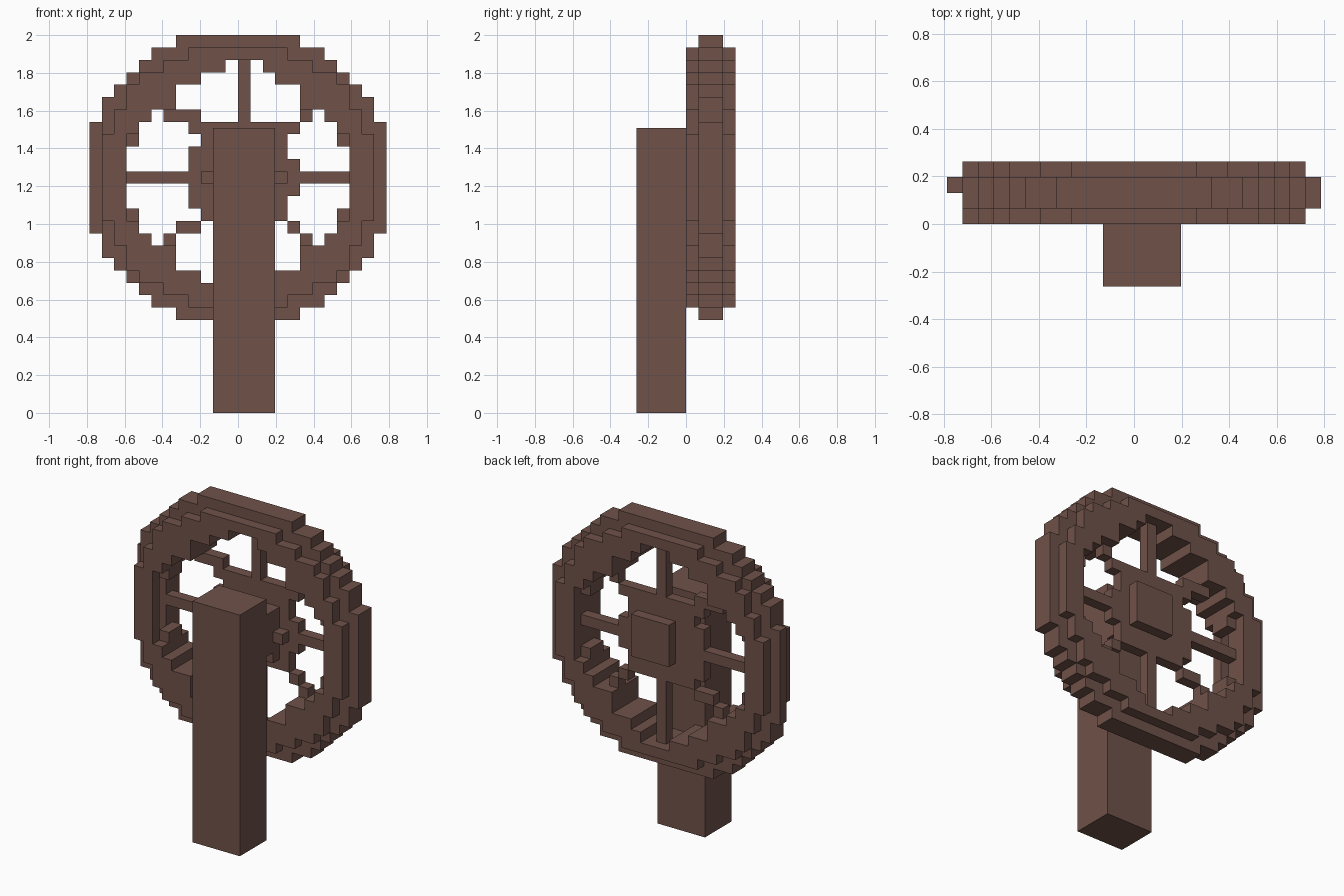
import bpy
import bmesh
from mathutils import Vector

cube = bpy.data.objects.get("Cube")
if cube:
    bpy.data.objects.remove(cube, do_unlink=True)

U = 2 / 30.5      # size of one block
ROWS = 23         # block rows in the wheel, counted from the top
MID = ROWS // 2

brown = bpy.data.materials.new("brown_wood")
brown.use_nodes = True
brown.diffuse_color = (0.16, 0.085, 0.067, 1)
brown.node_tree.nodes["Principled BSDF"].inputs["Base Color"].default_value = brown.diffuse_color


def block_part(name, cells):
    """Skin a set of (column, layer, row) blocks with outward faces only."""
    bm = bmesh.new()
    for cell in cells:
        for axis in range(3):
            for sign in (-1, 1):
                near = list(cell)
                near[axis] += sign
                if tuple(near) in cells:
                    continue
                n, a, b = Vector(), Vector(), Vector()
                n[axis] = sign / 2
                a[(axis + 1) % 3] = sign / 2
                b[(axis + 2) % 3] = 1 / 2
                mid = Vector(cell) + Vector((.5, .5, .5)) + n
                quad = []
                for p in (mid - a - b, mid + a - b, mid + a + b, mid - a + b):
                    quad.append(bm.verts.new((p.x * U, p.y * U, 2 - p.z * U)))
                # rows run downwards, so the winding is flipped
                bm.faces.new(reversed(quad))
    bmesh.ops.remove_doubles(bm, verts=bm.verts, dist=U / 100)
    mesh = bpy.data.meshes.new(name)
    bm.to_mesh(mesh)
    bm.free()
    mesh.materials.append(brown)
    obj = bpy.data.objects.new(name, mesh)
    bpy.context.collection.objects.link(obj)
    return obj


def disc(halves):
    """Columns and rows of a stepped disc, from half widths top to middle."""
    cells = set()
    for r in range(ROWS):
        h = halves[min(r, ROWS - 1 - r)]
        cells |= {(c, r) for c in range(-h, h)}
    return cells


def box_cells(c0, c1, y0, y1, r0, r1):
    return {(c, y, r) for c in range(c0, c1) for y in range(y0, y1) for r in range(r0, r1)}


# Stepped wheel outlines
tread = disc([5, 7, 8, 9, 10, 11, 11] + [12] * 5)
flange = disc([0, 4, 6, 8, 9, 9, 10, 10] + [11] * 4)
opening = disc([0, 0, 1, 3, 5, 5, 7, 8, 8] + [9] * 3) | {(1, 2), (1, ROWS - 3)}
wide_opening = opening | disc([0] * 8 + [9] * 4)

# Rim: wide tread between two narrower flanges
rim = set()
for layer in (0, 3):
    rim |= {(c, layer, r) for c, r in flange - wide_opening}
rim |= {(c, 2, r) for c, r in tread - opening}
rim |= {(c, 1, r) for c, r in tread - opening if c > -12}
rim -= box_cells(-10, -9, 1, 2, MID - 3, MID + 4)     # groove inside the rim
block_part("wheel_rim", rim)

# Gaps between the spokes, as column runs in each row
gaps = {
    2: [(-1, 0), (1, 2)],
    3: [(-3, 0), (1, 3)],
    4: [(-5, 0), (1, 5)],
    5: [(-5, 0), (1, 5)],
    6: [(-7, -6), (-3, 0), (1, 5), (6, 7)],
    7: [(-8, -4), (5, 8)],
    8: [(-8, -3), (4, 8)],
    9: [(-9, -4), (4, 9)],
    10: [(-9, -4), (5, 9)],
}
gaps.update({ROWS - 1 - r: runs for r, runs in list(gaps.items())})
gaps[15] = [(-8, -5), (-3, 0), (1, 4), (5, 8)]
gaps[16] = [(-7, -6), (-5, 0), (1, 5), (6, 7)]
open_cells = {(c, r) for r, runs in gaps.items() for a, b in runs for c in range(a, b)}

# Hub plate and spokes, one block thick
block_part("hub_and_spokes", {(c, 2, r) for c, r in opening - open_cells})

# Front boss with side pegs, and the axle through the hub
boss = box_cells(-2, 3, 1, 2, MID - 2, MID + 3) | box_cells(-3, 4, 1, 2, MID, MID + 1)
block_part("hub_boss", boss)
block_part("axle", box_cells(-1, 3, 0, 4, MID - 2, MID + 2))


# Upright post in front of the wheel
bpy.ops.mesh.primitive_cube_add(size=1)
post = bpy.context.object
post.name = "support_post"
height = 23 * U
for v in post.data.vertices:
    v.co.x = (v.co.x * 5 + 0.5) * U
    v.co.y = (v.co.y - 0.5) * 4 * U
    v.co.z = (v.co.z + 0.5) * height
post.data.materials.append(brown)
